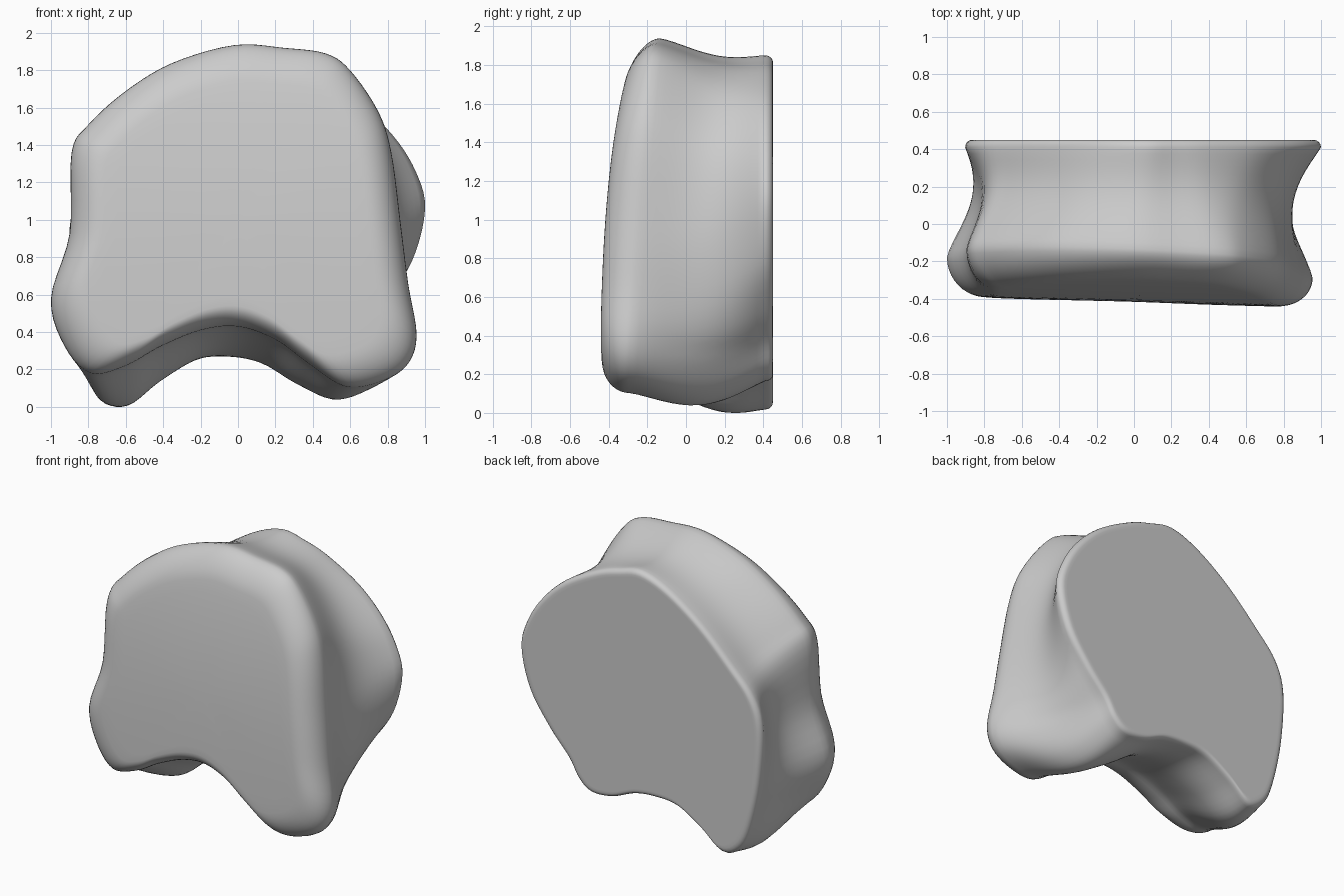
import bpy
import bmesh
import math

cube = bpy.data.objects.get("Cube")
if cube:
    bpy.data.objects.remove(cube, do_unlink=True)

# Matching outlines (x, z) of the front rim and the back rim, from the top, toward +x
FRONT = [(-.02, 1.955), (.25, 1.94), (.47, 1.91), (.6, 1.82), (.75, 1.6), (.82, 1.38), (.87, 1),
         (.91, .68), (.955, .4), (.9, .24), (.75, .15), (.57, .13), (.38, .25), (.2, .38),
         (0, .45), (-.2, .43), (-.42, .34), (-.6, .24), (-.79, .2), (-.93, .35), (-1, .6),
         (-.9, .95), (-.89, 1.38), (-.8, 1.53), (-.6, 1.71), (-.35, 1.86)]
BACK = [(.05, 1.87), (.22, 1.84), (.4, 1.78), (.65, 1.64), (.83, 1.47), (.95, 1.28), (1, 1.08),
        (.93, .8), (.77, .56), (.62, .39), (.54, .26), (.44, .19), (.28, .2), (.1, .27),
        (-.08, .29), (-.25, .27), (-.44, .16), (-.6, .04), (-.73, .1), (-.81, .27), (-.88, .6),
        (-.9, .98), (-.83, 1.2), (-.67, 1.38), (-.43, 1.61), (-.17, 1.79)]
BACK_RIM, BACK_FACE = .41, .45
CENTRE_Z = 1.0


def smooth_loop(points, steps=5):
    """Closed Catmull-Rom curve through the points."""
    n = len(points)
    curve = []
    for i in range(n):
        a, b, c, d = (points[(i + k) % n] for k in (-1, 0, 1, 2))
        for s in range(steps):
            t = s / steps
            curve.append(tuple(
                q + t * (r - p + t * (2 * p - 5 * q + 4 * r - w + t * (3 * q - p - 3 * r + w))) / 2
                for p, q, r, w in zip(a, b, c, d)))
    return curve


def shrink(loop, scale):
    return [(x * scale, CENTRE_Z + (z - CENTRE_Z) * scale) for x, z in loop]


def front_rim(x, z):
    return -.27 + .07 * z - .05 * x


def front_face(x, z):
    return -.42 - .03 * x + .022 * max(z, 0) ** 3


front = smooth_loop(FRONT)
back = smooth_loop(BACK)
rings = []

# Front face, nearly flat and leaning back at the top
for scale in (.2, .4, .6, .72):
    rings.append([(x, front_face(x, z), z) for x, z in shrink(front, scale)])

# Broadly rounded front rim
for step in range(10, 0, -1):
    angle = step / 10 * math.pi / 2
    ring = []
    for (x, z), (rx, rz) in zip(shrink(front, 1 - .2 * (1 - math.cos(angle))), front):
        rim = front_rim(rx, rz)
        ring.append((x, rim + (front_face(x, z) - rim) * math.sin(angle), z))
    rings.append(ring)

# Waisted body, leaving the front rim without a crease
SECTIONS = 16
for step in range(SECTIONS + 1):
    t = step / SECTIONS
    blend = t ** 1.35
    pinch = math.sin(math.pi * t ** 1.15) ** 1.1 if 0 < step < SECTIONS else 0
    ring = []
    for (fx, fz), (bx, bz) in zip(front, back):
        x = fx + (bx - fx) * blend
        z = fz + (bz - fz) * blend
        rim = front_rim(fx, fz)
        side = .085 * min(1, max(0, z / .4))
        sag = .05 + .07 * max(0, 1 - z / .4)
        ring.append((x * (1 - side * pinch), rim + (BACK_RIM - rim) * t, z - sag * pinch))
    rings.append(ring)

# Tight back rim
for step in range(1, 5):
    angle = step / 4 * math.pi / 2
    loop = shrink(back, 1 - .04 * (1 - math.cos(angle)))
    y = BACK_RIM + (BACK_FACE - BACK_RIM) * math.sin(angle)
    rings.append([(x, y, z) for x, z in loop])

# Flat back face
for scale in (.94, .9, .6, .3):
    rings.append([(x, BACK_FACE, z) for x, z in shrink(back, scale)])

# Skin the rings and close both ends
bm = bmesh.new()
loops = [[bm.verts.new(co) for co in ring] for ring in rings]
count = len(front)
for a, b in zip(loops, loops[1:]):
    for i in range(count):
        j = (i + 1) % count
        bm.faces.new((a[i], a[j], b[j], b[i]))
for loop, y in ((loops[0], front_face(0, CENTRE_Z)), (loops[-1], BACK_FACE)):
    hub = bm.verts.new((0, y, CENTRE_Z))
    for i in range(count):
        bm.faces.new((loop[i], loop[(i + 1) % count], hub))
bmesh.ops.recalc_face_normals(bm, faces=bm.faces)

# Rest on the ground
lowest = min(v.co.z for v in bm.verts)
bmesh.ops.translate(bm, verts=bm.verts, vec=(0, 0, -lowest))

mesh = bpy.data.meshes.new("bone_body")
bm.to_mesh(mesh)
bm.free()
body = bpy.data.objects.new("bone_body", mesh)
bpy.context.collection.objects.link(body)

# Plain grey material
grey = bpy.data.materials.new("plain_grey")
grey.use_nodes = True
colour = (.6, .6, .6, 1)
grey.diffuse_color = colour
grey.node_tree.nodes["Principled BSDF"].inputs["Base Color"].default_value = colour
mesh.materials.append(grey)

bpy.context.view_layer.objects.active = body
body.select_set(True)
bpy.ops.object.shade_smooth_by_angle(angle=math.radians(50))
